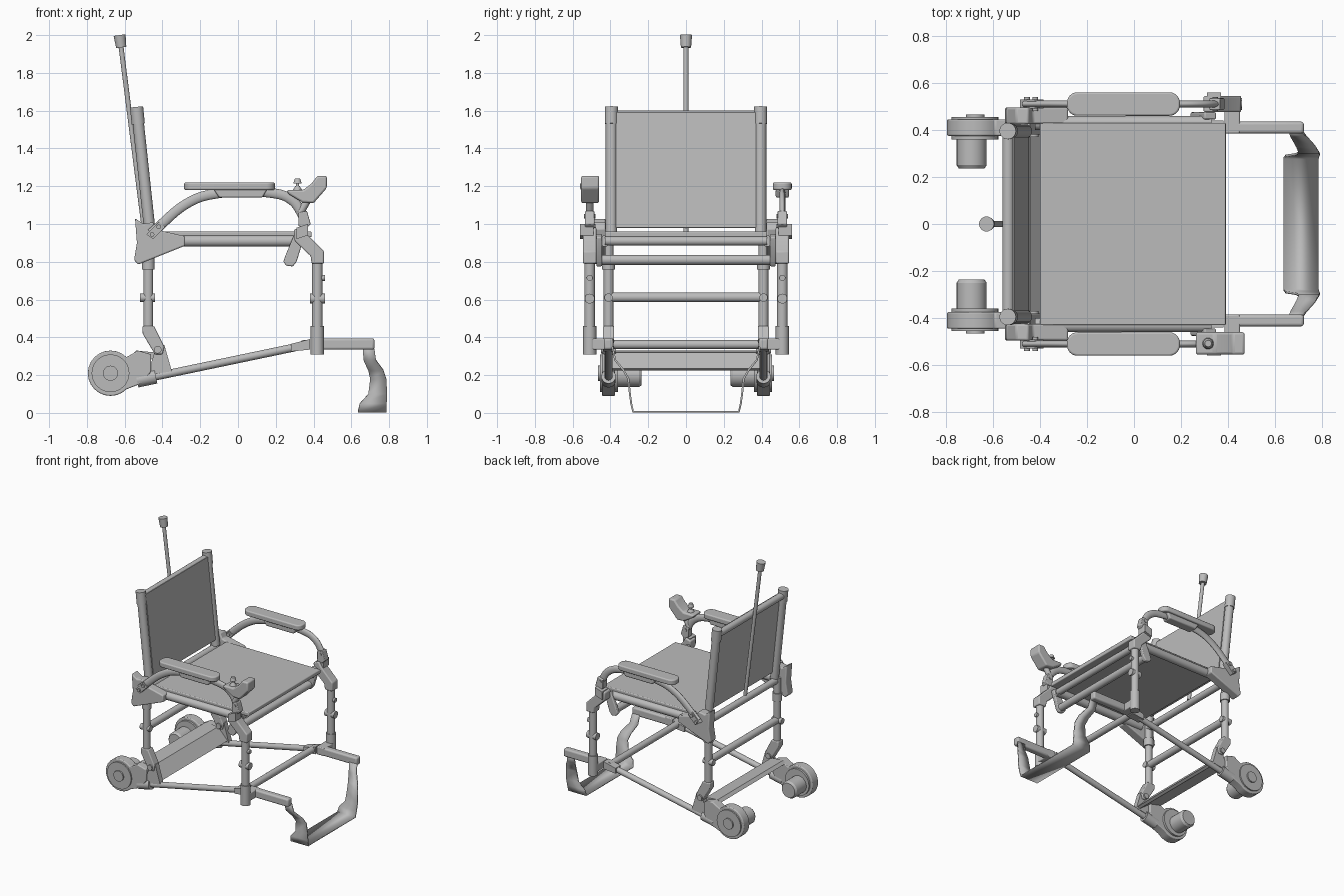
import bpy, bmesh, math
from mathutils import Vector

if "Cube" in bpy.data.objects:
    bpy.data.objects.remove(bpy.data.objects["Cube"])

grey = bpy.data.materials.new("plain grey")
grey.use_nodes = True
GREY = (0.5, 0.5, 0.5, 1)
grey.diffuse_color = GREY
grey.node_tree.nodes["Principled BSDF"].inputs["Base Color"].default_value = GREY


def finish(name, bm, smooth=True, bevel=0):
    bmesh.ops.recalc_face_normals(bm, faces=bm.faces)
    mesh = bpy.data.meshes.new(name)
    bm.to_mesh(mesh)
    bm.free()
    ob = bpy.data.objects.new(name, mesh)
    bpy.context.collection.objects.link(ob)
    mesh.materials.append(grey)
    if bevel:
        mod = ob.modifiers.new("rounding", "BEVEL")
        mod.width, mod.segments = bevel, 3
    if smooth:
        bpy.ops.object.select_all(action="DESELECT")
        ob.select_set(True)
        bpy.context.view_layer.objects.active = ob
        bpy.ops.object.shade_smooth_by_angle(angle=math.radians(35))
    return ob


def tube(name, a, b, r, r2=None):
    """Round bar from a to b."""
    a, b = Vector(a), Vector(b)
    bm = bmesh.new()
    bmesh.ops.create_cone(bm, cap_ends=True, segments=24, radius1=r,
                          radius2=r if r2 is None else r2, depth=(b - a).length)
    bm.transform((b - a).to_track_quat("Z", "Y").to_matrix().to_4x4())
    bmesh.ops.translate(bm, vec=(a + b) / 2, verts=bm.verts)
    return finish(name, bm)


def prism(name, pts, y0, y1, bevel=0):
    """Side profile in x and z, extruded from y0 to y1."""
    bm = bmesh.new()
    face = bm.faces.new([bm.verts.new((x, y0, z)) for x, z in pts])
    ext = bmesh.ops.extrude_face_region(bm, geom=[face])
    moved = [g for g in ext["geom"] if isinstance(g, bmesh.types.BMVert)]
    bmesh.ops.translate(bm, vec=(0, y1 - y0, 0), verts=moved)
    return finish(name, bm, True, bevel)


def box(name, x, y, z, bevel=0):
    return prism(name, [(x[0], z[0]), (x[1], z[0]), (x[1], z[1]), (x[0], z[1])], *y, bevel)


def slab(name, x, y, z, r, bevel=0.008):
    """Flat pad with rounded plan corners."""
    bm = bmesh.new()
    ring = []
    for q, (cx, cy) in enumerate([(x[1] - r, y[1] - r), (x[0] + r, y[1] - r),
                                  (x[0] + r, y[0] + r), (x[1] - r, y[0] + r)]):
        for i in range(8):
            t = math.pi / 2 * (q + i / 7.5)
            ring.append(bm.verts.new((cx + r * math.cos(t), cy + r * math.sin(t), z[0])))
    ext = bmesh.ops.extrude_face_region(bm, geom=[bm.faces.new(ring)])
    moved = [g for g in ext["geom"] if isinstance(g, bmesh.types.BMVert)]
    bmesh.ops.translate(bm, vec=(0, 0, z[1] - z[0]), verts=moved)
    return finish(name, bm, True, bevel)


def arm_curve(name, pts, y, r, squash):
    """Bent tube, flattened sideways."""
    cu = bpy.data.curves.new(name, "CURVE")
    cu.dimensions = "3D"
    cu.bevel_depth, cu.bevel_resolution, cu.use_fill_caps = r, 4, True
    sp = cu.splines.new("BEZIER")
    sp.bezier_points.add(len(pts) - 1)
    for p, (x, z) in zip(sp.bezier_points, pts):
        p.co = (x, 0, z)
        p.handle_left_type = p.handle_right_type = "AUTO"
    ob = bpy.data.objects.new(name, cu)
    ob.location.y, ob.scale.y = y, squash
    cu.materials.append(grey)
    bpy.context.collection.objects.link(ob)


# Seat and backrest
box("seat", (-0.40, 0.39), (-0.43, 0.43), (0.93, 0.96), 0.006)
bm = bmesh.new()
bm.faces.new([bm.verts.new(p) for p in [(-0.455, -0.37, 0.98), (-0.455, 0.37, 0.98),
                                        (-0.52, 0.37, 1.59), (-0.52, -0.37, 1.59)]])
back = finish("backrest_panel", bm, False)
mod = back.modifiers.new("thickness", "SOLIDIFY")
mod.thickness, mod.offset = 0.018, 0
tube("backrest_top_bar", (-0.535, -0.39, 1.575), (-0.535, 0.39, 1.575), 0.025)
tube("backrest_bottom_bar", (-0.47, -0.40, 0.91), (-0.47, 0.40, 0.91), 0.025)

# Rear pole
tube("pole", (-0.495, 0, 0.96), (-0.622, 0, 1.96), 0.013)
tube("pole_cap", (-0.618, 0, 1.935), (-0.627, 0, 2.0), 0.027, 0.032)

# Cross bars
tube("seat_front_bar", (0.32, -0.43, 0.91), (0.32, 0.43, 0.91), 0.024)
tube("lever_bar", (0.28, -0.47, 0.81), (0.28, 0.47, 0.81), 0.027)
tube("rear_bar", (-0.475, -0.40, 0.612), (-0.475, 0.40, 0.612), 0.026)
tube("front_lower_bar", (0.35, -0.42, 0.362), (0.35, 0.42, 0.362), 0.024)
prism("rear_tray", [(-0.56, 0.31), (-0.54, 0.33), (-0.44, 0.32), (-0.36, 0.235),
                    (-0.38, 0.225), (-0.46, 0.285)], -0.39, 0.39)

for s, side in ((1, "left"), (-1, "right")):
    def n(part):
        return side + "_" + part

    # Backrest tube and rear post
    tube(n("back_tube"), (-0.463, s * 0.395, 0.93), (-0.535, s * 0.395, 1.6), 0.03)
    tube(n("back_tube_cap"), (-0.528, s * 0.395, 1.53), (-0.537, s * 0.395, 1.62), 0.035)
    tube(n("rear_post"), (-0.475, s * 0.41, 0.42), (-0.475, s * 0.41, 0.93), 0.026)
    tube(n("rear_post_sleeve"), (-0.475, s * 0.41, 0.76), (-0.475, s * 0.41, 0.82), 0.034)
    tube(n("rear_knob"), (-0.52, s * 0.41, 0.61), (-0.44, s * 0.41, 0.61), 0.022)
    prism(n("rear_leg_plate"), [(-0.505, 0.46), (-0.445, 0.46), (-0.39, 0.35), (-0.40, 0.31),
                                (-0.44, 0.31), (-0.505, 0.42)], s * 0.38, s * 0.44, 0.006)
    prism(n("rear_foot_plate"), [(-0.43, 0.36), (-0.39, 0.36), (-0.35, 0.22), (-0.48, 0.20)],
          s * 0.39, s * 0.43)
    tube(n("leg_bolt"), (-0.425, s * 0.37, 0.335), (-0.425, s * 0.45, 0.335), 0.02)
    prism(n("gusset"), [(-0.545, 1.03), (-0.50, 1.0), (-0.45, 1.01), (-0.43, 0.97), (-0.28, 0.935),
                        (-0.28, 0.885), (-0.53, 0.785), (-0.55, 0.81), (-0.535, 0.9)],
          s * 0.425, s * 0.495, 0.008)

    # Seat tube, front post and its elbow
    tube(n("seat_tube"), (-0.42, s * 0.43, 0.91), (0.33, s * 0.43, 0.91), 0.03)
    tube(n("front_post"), (0.42, s * 0.51, 0.32), (0.42, s * 0.51, 0.83), 0.028)
    tube(n("front_post_sleeve"), (0.42, s * 0.51, 0.31), (0.42, s * 0.51, 0.46), 0.035)
    tube(n("front_knob"), (0.38, s * 0.51, 0.605), (0.46, s * 0.51, 0.605), 0.026)
    tube(n("front_pin"), (0.40, s * 0.51, 0.715), (0.46, s * 0.51, 0.715), 0.016)
    prism(n("front_elbow"), [(0.295, 0.97), (0.34, 0.985), (0.36, 0.95), (0.455, 0.855), (0.455, 0.79),
                             (0.39, 0.79), (0.385, 0.83), (0.30, 0.91)], s * 0.475, s * 0.545, 0.008)
    prism(n("lever"), [(0.30, 0.95), (0.35, 0.93), (0.31, 0.80), (0.29, 0.775), (0.255, 0.78),
                       (0.24, 0.80), (0.25, 0.83)], s * 0.445, s * 0.475, 0.006)

    # Armrest
    arm_curve(n("arm_tube"), [(-0.46, 0.95), (-0.25, 1.12), (-0.12, 1.16), (0.17, 1.165),
                              (0.28, 1.13), (0.34, 1.05), (0.36, 0.99)], s * 0.51, 0.026, 0.6)
    prism(n("arm_rear_clamp"), [(-0.485, 0.945), (-0.45, 0.92), (-0.385, 0.985), (-0.42, 1.01)],
          s * 0.49, s * 0.53)
    prism(n("arm_front_clamp"), [(0.32, 1.06), (0.365, 1.07), (0.385, 1.0), (0.36, 0.975), (0.32, 0.99)],
          s * 0.485, s * 0.535, 0.005)
    prism(n("arm_hinge"), [(0.31, 0.98), (0.37, 1.0), (0.37, 0.94), (0.31, 0.92)],
          s * 0.49, s * 0.56)
    for x, z in ((-0.455, 0.945), (-0.42, 0.985), (0.345, 1.04)):
        tube(n("arm_bolt"), (x, s * 0.48, z), (x, s * 0.54, z), 0.012)
    pad_y = sorted((s * 0.46, s * 0.56))
    slab(n("arm_pad"), (-0.285, 0.195), pad_y, (1.18, 1.22), 0.045)
    prism(n("pad_support"), [(-0.13, 1.185), (0.155, 1.185), (0.13, 1.14), (-0.10, 1.14)],
          s * 0.475, s * 0.545, 0.008)

    # Lower rail
    tube(n("lower_rail"), (-0.45, s * 0.41, 0.19), (0.34, s * 0.41, 0.355), 0.021)
    tube(n("rail_sleeve"), (-0.535, s * 0.41, 0.172), (-0.435, s * 0.41, 0.193), 0.038)
    prism(n("rail_fork"), [(0.28, 0.325), (0.38, 0.335), (0.38, 0.39), (0.28, 0.365)],
          s * 0.38, s * 0.44)
    box(n("footrest_bracket"), (0.385, 0.45), (s * 0.385, s * 0.51), (0.335, 0.395), 0.006)

    # Drive unit at the rear
    rim = [(-0.675 + 0.12 * math.cos(t), 0.21 + 0.12 * math.sin(t))
           for t in (math.radians(45 + 270 / 18 * i) for i in range(19))]
    prism(n("drive_housing"), rim + [(-0.50, 0.16), (-0.46, 0.22), (-0.46, 0.31), (-0.53, 0.33)],
          s * 0.375, s * 0.445, 0.006)
    tube(n("drive_disc"), (-0.675, s * 0.36, 0.21), (-0.675, s * 0.455, 0.21), 0.10)
    tube(n("drive_hub"), (-0.675, s * 0.45, 0.21), (-0.675, s * 0.465, 0.21), 0.04)
    tube(n("motor"), (-0.69, s * 0.25, 0.20), (-0.69, s * 0.38, 0.20), 0.064)
    tube(n("motor_end"), (-0.69, s * 0.235, 0.20), (-0.69, s * 0.25, 0.20), 0.054, 0.064)

    # Footrest arm
    box(n("footrest_arm"), (0.40, 0.722), (s * 0.385, s * 0.435), (0.335, 0.395), 0.012)

# Footrest strap: y, z, inner x and outer x down one side, then mirrored
half = [(0.39, 0.35, 0.66, 0.72), (0.375, 0.28, 0.665, 0.73), (0.33, 0.225, 0.69, 0.77),
        (0.305, 0.18, 0.70, 0.785), (0.297, 0.10, 0.69, 0.79), (0.29, 0.05, 0.645, 0.787),
        (0.28, 0.006, 0.635, 0.785)]
rows = half + [(-y, z, a, b) for y, z, a, b in reversed(half)]
bm = bmesh.new()
pairs = [(bm.verts.new((a, y, z)), bm.verts.new((b, y, z))) for y, z, a, b in rows]
for (a, b), (c, d) in zip(pairs, pairs[1:]):
    bm.faces.new((a, b, d, c))
strap = finish("footrest_strap", bm)
mod = strap.modifiers.new("thickness", "SOLIDIFY")
mod.thickness, mod.offset = 0.01, 0

# Joystick on the right armrest
prism("joystick_body", [(0.26, 1.18), (0.345, 1.18), (0.39, 1.215), (0.42, 1.255), (0.47, 1.255),
                        (0.47, 1.19), (0.40, 1.11), (0.34, 1.115), (0.265, 1.16)], -0.555, -0.46, 0.015)
tube("joystick_stick", (0.315, -0.508, 1.17), (0.315, -0.508, 1.23), 0.009)
tube("joystick_knob", (0.315, -0.508, 1.215), (0.315, -0.508, 1.24), 0.022, 0.014)
tube("joystick_boot", (0.315, -0.508, 1.175), (0.315, -0.508, 1.2), 0.027, 0.012)
tube("joystick_stem", (0.33, -0.51, 1.06), (0.37, -0.51, 1.13), 0.02)
